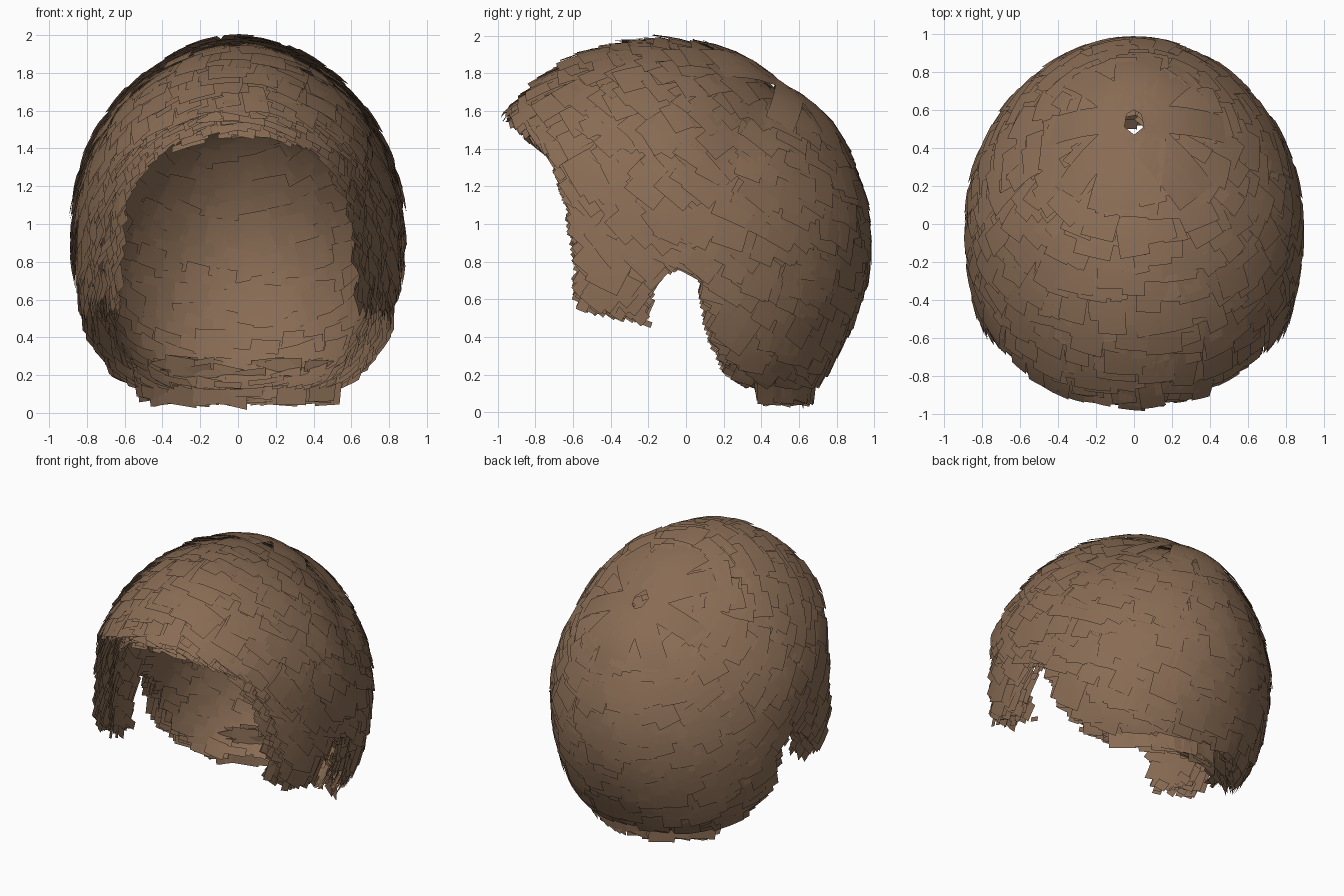
import bpy, bmesh, math, random
from mathutils import Vector

random.seed(4)
cube = bpy.data.objects.get("Cube")
if cube:
    bpy.data.objects.remove(cube)

# Single hair colour
brown = bpy.data.materials.new("hair_brown")
brown.use_nodes = True
colour = (0.25, 0.15, 0.089, 1)
brown.diffuse_color = colour
bsdf = brown.node_tree.nodes["Principled BSDF"]
bsdf.inputs["Base Color"].default_value = colour
bsdf.inputs["Roughness"].default_value = 0.8

CENTRE = Vector((0, 0, 1))
CROWN = Vector((0, 0.53, 1.73))
HALF_WIDTH = 0.89

# Head outline in the side plane, relative to the centre
outline = [(.99, -.05), (.97, -.3), (.9, -.52), (.8, -.72), (.66, -.93), (.3, -1.1),
           (-.3, -1.25), (-.95, -.85), (-1.08, -.2), (-1.08, .2), (-.98, .6),
           (-.85, .73), (-.6, .9), (-.35, .98), (-.1, 1), (.2, .94), (.5, .74),
           (.78, .54), (.93, .25)]
polar = sorted((math.atan2(z, y), math.hypot(y, z)) for y, z in outline)
polar = ([(polar[-1][0] - math.tau, polar[-1][1])] + polar
         + [(polar[0][0] + math.tau, polar[0][1])])

# Hairline in the side plane: fringe, temple, sideburn, ear notch, neck
hairline = [(-1.3, 1.78), (-.99, 1.55), (-.73, 1.34), (-.66, 1.1), (-.61, .8),
            (-.61, .54), (-.17, .44), (-.13, .7), (0, .77), (.05, .7), (.09, .42),
            (.19, .2), (.32, .12), (1.3, .12), (1.3, 2.3), (-1.3, 2.3)]


def radius(angle):
    for (a, ra), (b, rb) in zip(polar, polar[1:]):
        if a <= angle <= b:
            return ra + (rb - ra) * (angle - a) / (b - a)
    return 1.0


def snap(p, depth=0.0):
    """Move a point radially onto the head, some depth below its surface."""
    d = p - CENTRE
    angle = math.atan2(d.z, d.y)
    power = 2.2 - 0.3 * math.sin(angle) - 0.3 * max(0, math.cos(angle))
    rho = math.hypot(d.y, d.z) / radius(angle)
    size = ((abs(d.x) / HALF_WIDTH) ** power + rho ** power) ** (1 / power)
    d = d / size
    thickness = 1 - 0.5 * min(1, max(0, d.y))  # thinner towards the back
    return CENTRE + d * (1 - depth * thickness)


def normal(p):
    d = (p - CENTRE).normalized()
    u = d.orthogonal().normalized() * 0.03
    v = d.cross(u)
    a = snap(p + u) - snap(p - u)
    b = snap(p + v) - snap(p - v)
    return a.cross(b).normalized()


def in_hairline(p):
    inside = False
    for (ay, az), (by, bz) in zip(hairline, hairline[1:] + hairline[:1]):
        if (az > p.z) != (bz > p.z):
            if p.y < ay + (by - ay) * (p.z - az) / (bz - az):
                inside = not inside
    return inside


def add_strip(bm, strip):
    verts = [[bm.verts.new(q) for q in row] for row in strip]
    for r0, r1 in zip(verts, verts[1:]):
        for k in range(len(r0) - 1):
            bm.faces.new((r0[k], r0[k + 1], r1[k + 1], r1[k]))


def add_card(bm, start, width, step, root, tip):
    """A bent strip that flows away from the crown and stops at the hairline."""
    p = start
    rows = 5
    twist = random.uniform(-0.25, 0.25)
    strip = []
    for i in range(rows):
        n = normal(p)
        flow = p - CROWN
        flow = (flow - n * flow.dot(n)).normalized()
        side = n.cross(flow)
        flow, side = (flow + side * twist).normalized(), (side - flow * twist).normalized()
        depth = root + (tip - root) * i / (rows - 1)
        row = [snap(p + side * width * k, depth) for k in (-.5, 0, .5)]
        if not all(in_hairline(q) for q in row):
            break
        strip.append(row)
        p = snap(p + flow * step)
    if len(strip) > 1:
        add_strip(bm, strip)


def finish(bm, name):
    mesh = bpy.data.meshes.new(name)
    bm.to_mesh(mesh)
    bm.free()
    mesh.materials.append(brown)
    mesh.polygons.foreach_set("use_smooth", [True] * len(mesh.polygons))
    obj = bpy.data.objects.new(name, mesh)
    bpy.context.collection.objects.link(obj)


def hair_layer(name, count, width, step, root, tip):
    bm = bmesh.new()
    golden = math.pi * (3 - math.sqrt(5))
    for i in range(count):
        h = 1 - 2 * (i + 0.5) / count
        r = math.sqrt(1 - h * h)
        a = golden * i + random.uniform(-.04, .04)
        p = snap(CENTRE + Vector((r * math.cos(a), r * math.sin(a), h)))
        # Small open parting at the crown
        if p.z > 1 and (p.x / .05) ** 2 + ((p.y - CROWN.y) / .1) ** 2 < 1:
            continue
        lift = random.uniform(-.01, .01)
        add_card(bm, p, width * random.uniform(.7, 1.3), step * random.uniform(.8, 1.2),
                 root - lift, tip - lift)
    finish(bm, name)


# Layered hair cards from the inside out, with narrow ones filling the edges
hair_layer("inner_hair", 1000, .19, .065, .17, .14)
hair_layer("inner_wisps", 1200, .08, .04, .15, .12)
hair_layer("middle_hair", 900, .18, .065, .1, .06)
hair_layer("outer_hair", 1100, .17, .07, .045, .003)
hair_layer("outer_wisps", 1300, .08, .04, .05, .015)

# Broad cards over the top of the crown
bm = bmesh.new()
for i in range(11):
    a = math.tau * i / 11 - math.pi / 2
    p = snap(CROWN + Vector((.045 * math.cos(a), .1 * math.sin(a), 0)))
    add_card(bm, p, .17 if i else .34, .12, -.02, .005)
finish(bm, "crown_hair")

# Loose cards hanging at the nape
bm = bmesh.new()
for i in range(60):
    u = -1 + 2 * (i + .5) / 60
    inset = random.uniform(0, .1)
    along = Vector((1, -.95 * u, random.uniform(-.25, .25))).normalized() * .09
    top = Vector((.5 * u, .7 - .25 * u * u - inset, random.uniform(.18, .3)))
    tip = Vector((.48 * u, .67 - .22 * u * u - inset * random.random(),
                  random.uniform(.035, .09)))
    add_strip(bm, [[q - along, q, q + along] for q in (top, (top + tip) / 2, tip)])
finish(bm, "nape_hair")
